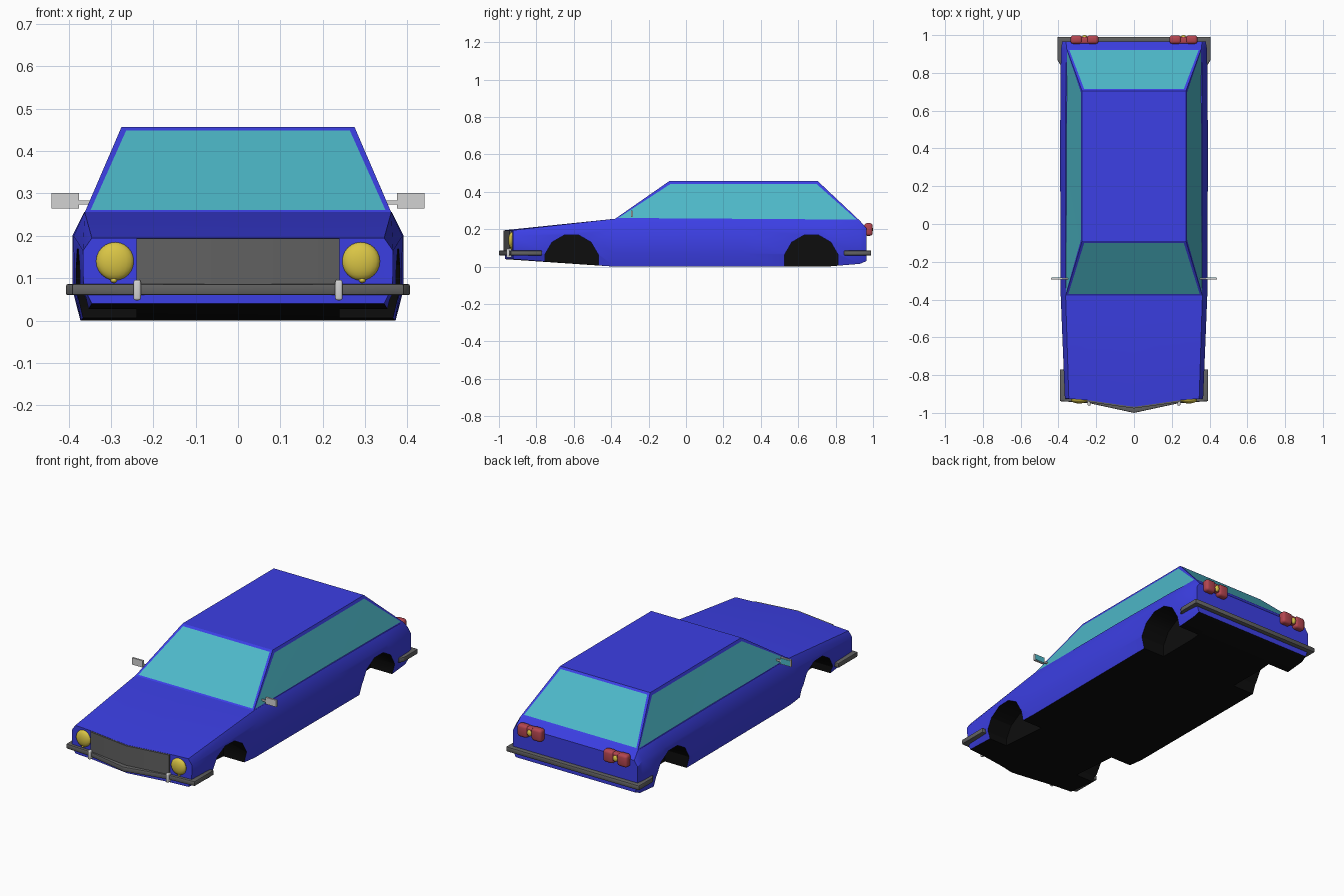
import bpy, bmesh, math
from mathutils import Matrix, Vector

if "Cube" in bpy.data.objects:
    bpy.data.objects.remove(bpy.data.objects["Cube"])


def mat(name, r, g, b):
    m = bpy.data.materials.new(name)
    m.diffuse_color = (r, g, b, 1)
    m.use_nodes = True
    m.node_tree.nodes["Principled BSDF"].inputs["Base Color"].default_value = m.diffuse_color
    return m


BLUE = mat("blue_paint", 0.045, 0.05, 0.78)
BLACK = mat("black_underside", 0.004, 0.004, 0.004)
GLASS = mat("teal_glass", 0.075, 0.48, 0.58)
GREY = mat("dark_grey_trim", 0.12, 0.12, 0.12)
LIGHT = mat("light_grey_metal", 0.65, 0.65, 0.65)
YELLOW = mat("yellow_lamp", 0.70, 0.56, 0.06)
RED = mat("red_lamp", 0.45, 0.06, 0.08)


def make(name, bm, *mats, smooth=True):
    bmesh.ops.recalc_face_normals(bm, faces=bm.faces)
    me = bpy.data.meshes.new(name)
    bm.to_mesh(me)
    bm.free()
    ob = bpy.data.objects.new(name, me)
    bpy.context.collection.objects.link(ob)
    for m in mats:
        me.materials.append(m)
    bpy.ops.object.select_all(action='DESELECT')
    ob.select_set(True)
    bpy.context.view_layer.objects.active = ob
    if smooth:
        bpy.ops.object.shade_smooth_by_angle(angle=math.radians(30))
    return ob


def box(name, c, size, m, bevel=0.0):
    bm = bmesh.new()
    bmesh.ops.create_cube(bm, size=1, matrix=Matrix.Translation(c) @ Matrix.Diagonal((*size, 1)))
    if bevel:
        bmesh.ops.bevel(bm, geom=bm.edges[:], offset=bevel, segments=3, affect='EDGES', profile=0.5)
    return make(name, bm, m)


def ball(name, c, size, m):
    bm = bmesh.new()
    bmesh.ops.create_uvsphere(bm, u_segments=20, v_segments=12, radius=1,
                              matrix=Matrix.Translation(c) @ Matrix.Diagonal((*size, 1)))
    return make(name, bm, m)


def ribbon(name, outer, inner, z0, z1, m, bevel=0.0):
    """Upright band following a mirrored plan path that ends on x = 0."""
    full = lambda p: p + [(-x, y) for x, y in reversed(p[:-1])]
    bm = bmesh.new()
    rings = []
    for (ox, oy), (ix, iy) in zip(full(outer), full(inner)):
        rings.append([bm.verts.new(v) for v in
                      ((ox, oy, z0), (ox, oy, z1), (ix, iy, z1), (ix, iy, z0))])
    for a, b in zip(rings, rings[1:]):
        for i in range(4):
            j = (i + 1) % 4
            bm.faces.new((a[i], a[j], b[j], b[i]))
    bm.faces.new(rings[0])
    bm.faces.new(rings[-1])
    if bevel:
        bmesh.ops.recalc_face_normals(bm, faces=bm.faces)
        bmesh.ops.bevel(bm, geom=bm.edges[:], offset=bevel, segments=2, affect='EDGES', profile=0.5)
    return make(name, bm, m)


# Lower body: lofted half sections, y, floor z, floor w, sill w, sill z, side w, side z, top w, top z
stations = [
    (-0.925, 0.04, 0.345, 0.365, 0.08, 0.366, 0.165, 0.345, 0.195),
    (-0.38, 0.0, 0.37, 0.387, 0.07, 0.388, 0.20, 0.362, 0.256),
    (0.30, 0.0, 0.372, 0.390, 0.07, 0.391, 0.20, 0.363, 0.256),
    (0.75, 0.0, 0.372, 0.390, 0.07, 0.390, 0.20, 0.361, 0.251),
    (0.93, 0.015, 0.37, 0.386, 0.07, 0.386, 0.195, 0.357, 0.245),
    (0.965, 0.03, 0.365, 0.380, 0.07, 0.380, 0.175, 0.360, 0.205),
]
bm = bmesh.new()
for s in (1, -1):
    rings = []
    for k, (y, zb, wb, wm, zm, ws, zs, wt, zt) in enumerate(stations):
        pts = [(0, zb), (0.24, zb), (wb, zb), (wm, zm), (ws, zs), (wt, zt), (0.24, zt), (0, zt)]
        # the nose is pointed in plan
        rings.append([bm.verts.new((s * x, y - (0.043 * max(0, 1 - x / 0.3) if k == 0 else 0), z))
                      for x, z in pts])
    for a, b in zip(rings, rings[1:]):
        for i in range(7):
            bm.faces.new((a[i], a[i + 1], b[i + 1], b[i]))
    for r in (rings[0], rings[-1]):
        bm.faces.new((r[0], r[1], r[6], r[7]))
        bm.faces.new(r[1:7])
bmesh.ops.remove_doubles(bm, verts=bm.verts, dist=1e-5)
bmesh.ops.recalc_face_normals(bm, faces=bm.faces)
for f in bm.faces:
    f.material_index = 1 if f.normal.z < -0.6 else 0
body = make("lower_body", bm, BLUE, BLACK, smooth=False)

# Wheel arches cut out of the body
bm = bmesh.new()
for sx in (1, -1):
    for y in (-0.612, 0.67):
        m = (Matrix.Translation((sx * 0.345, y, 0.026)) @ Matrix.Rotation(math.pi / 2, 4, 'Y')
             @ Matrix.Rotation(math.pi / 12, 4, 'Z'))
        bmesh.ops.create_cone(bm, cap_ends=True, segments=12, radius1=0.148, radius2=0.148,
                              depth=0.21, matrix=m)
for f in bm.faces:
    f.material_index = 1
cutter = make("wheel_arch_cutter", bm, BLUE, BLACK, smooth=False)
cutter.hide_render = True
bpy.context.view_layer.objects.active = body
mod = body.modifiers.new("arches", 'BOOLEAN')
mod.operation = 'DIFFERENCE'
mod.solver = 'EXACT'
mod.object = cutter
bpy.ops.object.modifier_apply(modifier=mod.name)
bpy.data.objects.remove(cutter)
bpy.ops.object.select_all(action='DESELECT')
body.select_set(True)
bpy.ops.object.shade_smooth_by_angle(angle=math.radians(30))

# Cabin with inset windows
bm = bmesh.new()
corner = [(0.362, -0.38, 0.255), (0.357, 0.93, 0.245)]
roof = [(0.275, -0.09, 0.457), (0.275, 0.705, 0.457)]


def loop4(p):
    (x0, y0, z0), (x1, y1, z1) = p
    return [bm.verts.new(v) for v in ((x0, y0, z0), (x1, y1, z1), (-x1, y1, z1), (-x0, y0, z0))]


lo, hi = loop4(corner), loop4(roof)
walls = [bm.faces.new((lo[i], lo[(i + 1) % 4], hi[(i + 1) % 4], hi[i])) for i in range(4)]
bm.faces.new(hi)
bmesh.ops.recalc_face_normals(bm, faces=bm.faces)
bmesh.ops.inset_individual(bm, faces=walls, thickness=0.018, depth=0)
for f in walls:
    f.material_index = 1
make("cabin", bm, BLUE, GLASS)

# Bumpers and grille
ribbon("front_bumper", [(0.392, -0.77), (0.392, -0.938), (0.24, -0.948), (0, -1.0)],
       [(0.365, -0.77), (0.36, -0.915), (0.24, -0.922), (0, -0.965)], 0.06, 0.086, GREY, 0.004)
ribbon("rear_bumper", [(0.392, 0.845), (0.406, 0.87), (0.406, 0.99), (0, 0.99)],
       [(0.375, 0.845), (0.378, 0.87), (0.378, 0.96), (0, 0.96)], 0.06, 0.086, GREY, 0.004)
ribbon("grille", [(0.24, -0.943), (0, -0.976)], [(0.24, -0.925), (0, -0.955)], 0.07, 0.194, GREY)

# Paired fittings
for s, side in ((1, "right"), (-1, "left")):
    ball(f"headlight_{side}", (s * 0.29, -0.930, 0.14), (0.045, 0.02, 0.045), YELLOW)
    ball(f"headlight_knob_{side}", (s * 0.293, -0.932, 0.095), (0.008, 0.008, 0.006), YELLOW)
    box(f"overrider_{side}", (s * 0.238, -0.946, 0.072), (0.017, 0.03, 0.048), LIGHT, 0.005)
    # door mirrors
    box(f"mirror_{side}", (s * 0.4075, -0.29, 0.283), (0.065, 0.010, 0.037), LIGHT)
    box(f"mirror_glass_{side}", (s * 0.4075, -0.284, 0.283), (0.057, 0.003, 0.030), GLASS)
    box(f"mirror_stalk_{side}", (s * 0.362, -0.29, 0.279), (0.04, 0.008, 0.009), LIGHT)
    # tail lights: two lobes, a bridge and a small lamp
    for dx in (-0.043, 0.043):
        box(f"tail_light_lobe_{side}", (s * 0.262 + dx, 0.976, 0.199), (0.062, 0.044, 0.068), RED, 0.014)
    box(f"tail_light_bridge_{side}", (s * 0.262, 0.973, 0.205), (0.07, 0.036, 0.046), RED, 0.008)
    ball(f"reverse_lamp_{side}", (s * 0.262, 0.988, 0.199), (0.014, 0.012, 0.018), YELLOW)
